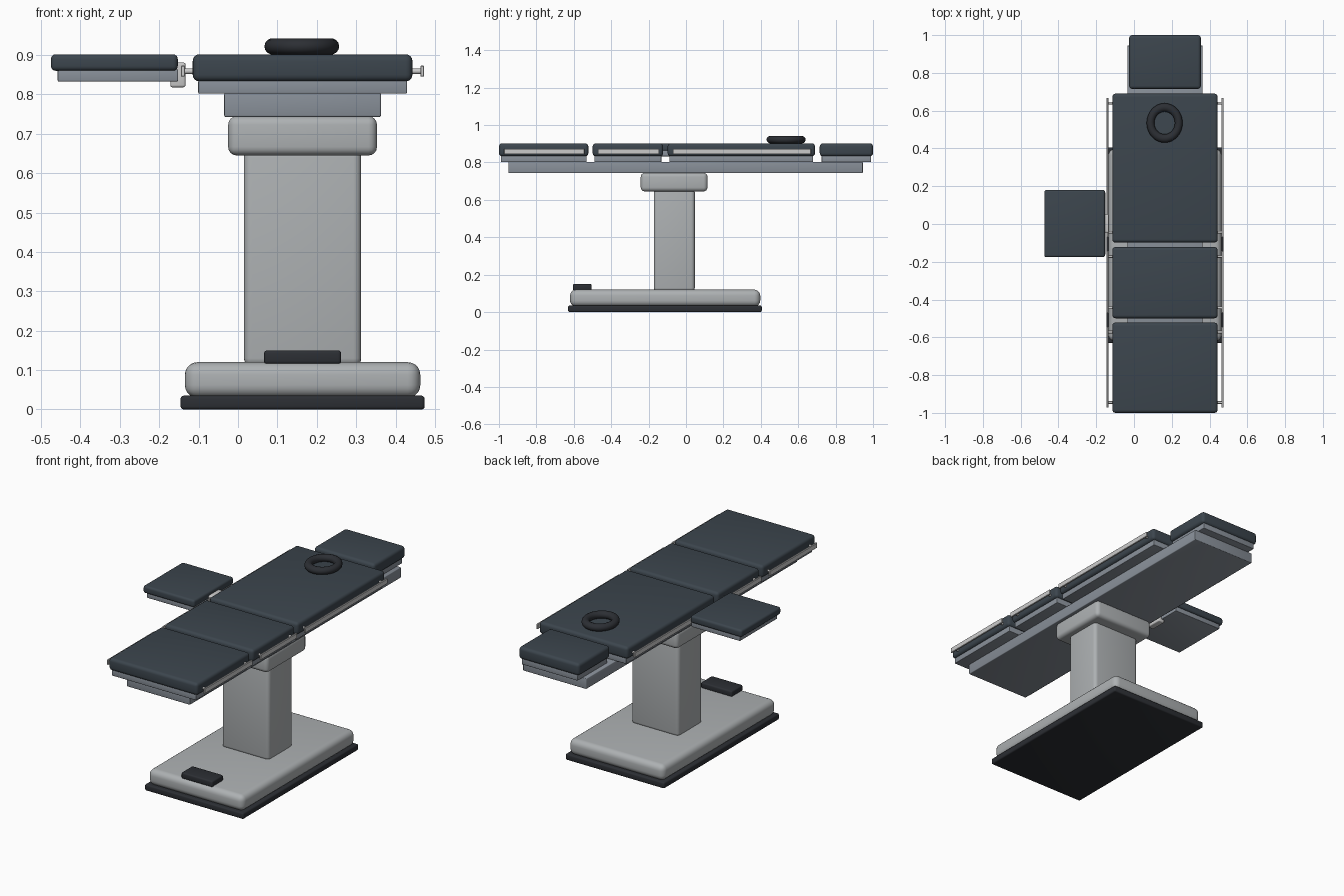
import bpy, math

if "Cube" in bpy.data.objects:
    bpy.data.objects.remove(bpy.data.objects["Cube"])

CX = 0.164  # centre line of the table


def material(name, rgb):
    m = bpy.data.materials.new(name)
    m.diffuse_color = (*rgb, 1)
    m.use_nodes = True
    m.node_tree.nodes["Principled BSDF"].inputs["Base Color"].default_value = m.diffuse_color
    return m


dark = material("dark_pad", (0.045, 0.06, 0.075))
rubber = material("black_rubber", (0.025, 0.028, 0.034))
steel = material("steel", (0.25, 0.28, 0.32))
paint = material("painted_shell", (0.42, 0.44, 0.45))
chrome = material("rail_metal", (0.62, 0.65, 0.64))


def finish(ob, name, mat):
    ob.name = name
    ob.data.materials.append(mat)
    bpy.ops.object.shade_smooth_by_angle(angle=math.radians(35))
    return ob


def box(name, x, y, z, mat, bevel=0.004, seg=3):
    """Rounded box from (min, max) pairs."""
    bpy.ops.mesh.primitive_cube_add(size=1, location=[sum(p) / 2 for p in (x, y, z)])
    ob = bpy.context.object
    ob.scale = [p[1] - p[0] for p in (x, y, z)]
    bpy.ops.object.transform_apply(location=False, rotation=False, scale=True)
    if bevel:
        b = ob.modifiers.new("round", 'BEVEL')
        b.width, b.segments = bevel, seg
        bpy.ops.object.modifier_apply(modifier="round")
    return finish(ob, name, mat)


def rod_x(name, x, y, z, r, mat):
    bpy.ops.mesh.primitive_cylinder_add(vertices=16, radius=r, depth=x[1] - x[0],
                                        location=(sum(x) / 2, y, z), rotation=(0, math.pi / 2, 0))
    return finish(bpy.context.object, name, mat)


def span(half):
    return (CX - half, CX + half)


# Base, pedal and lifting column
box("base_skirt", span(0.310), (-0.63, 0.405), (0, 0.035), rubber, 0.008)
box("base_cover", span(0.299), (-0.62, 0.397), (0.030, 0.12), paint, 0.032, 5)
box("foot_pedal", span(0.098), (-0.605, -0.505), (0.115, 0.15), rubber, 0.008)
box("column", span(0.149), (-0.172, 0.047), (0.11, 0.66), paint, 0.02, 4)
box("column_collar", span(0.189), (-0.242, 0.115), (0.645, 0.745), paint, 0.022, 4)
box("top_beam", span(0.199), (-0.95, 0.945), (0.743, 0.803), steel, 0.004)

# Padded sections: name, y range, half width, has rails
for name, y0, y1, half, railed in (("leg", -1.0, -0.522, 0.279, True),
                                   ("seat", -0.499, -0.122, 0.279, True),
                                   ("back", -0.098, 0.69, 0.279, True),
                                   ("head", 0.715, 1.0, 0.190, False)):
    box(name + "_plate", span(half - 0.014), (y0 + 0.01, y1 - 0.01), (0.802, 0.836), steel, 0.003)
    box(name + "_cushion", span(half), (y0, y1), (0.833, 0.902), dark, 0.017, 4)
    if railed:
        for s, side in ((-1, "left"), (1, "right")):
            xs = sorted((CX + s * 0.299, CX + s * 0.309))
            box(f"{name}_rail_{side}", xs, (y0 + 0.028, y1 - 0.022), (0.845, 0.873), chrome, 0.0015, 1)
            for i, y in enumerate((y0 + 0.055, y1 - 0.05)):
                px = sorted((CX + s * 0.265, CX + s * 0.301))
                rod_x(f"{name}_rail_post_{side}_{i}", px, y, 0.859, 0.007, chrome)

# Head ring on the back section
bpy.ops.mesh.primitive_torus_add(major_radius=0.0745, minor_radius=0.0205, major_segments=48,
                                 minor_segments=14, location=(0.162, 0.535, 0.922))
ring = bpy.context.object
ring.scale = (1, 1.1, 1)
bpy.ops.object.transform_apply(location=False, rotation=False, scale=True)
finish(ring, "head_ring", rubber)

# Arm board with its rail clamp
box("arm_plate", (-0.458, -0.152), (-0.165, 0.170), (0.833, 0.864), steel, 0.003)
box("arm_cushion", (-0.475, -0.153), (-0.176, 0.181), (0.86, 0.902), dark, 0.012, 4)
box("arm_clamp", (-0.172, -0.133), (-0.045, 0.05), (0.818, 0.881), chrome, 0.006)
